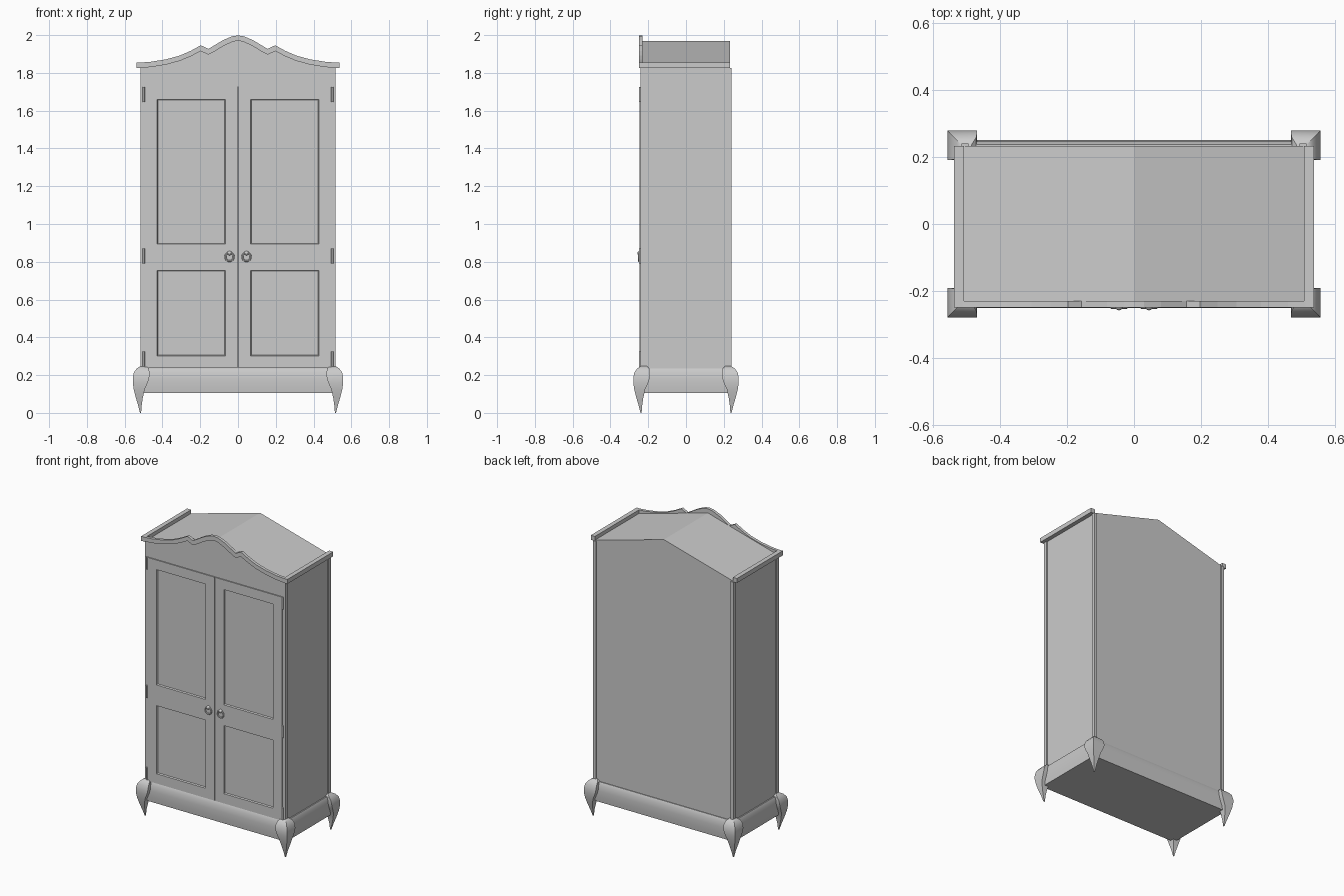
import bpy, bmesh, math
from mathutils import Vector

if "Cube" in bpy.data.objects:
    bpy.data.objects.remove(bpy.data.objects["Cube"])


def finish(bm, name, smooth=False):
    bmesh.ops.recalc_face_normals(bm, faces=bm.faces)
    me = bpy.data.meshes.new(name)
    bm.to_mesh(me)
    bm.free()
    ob = bpy.data.objects.new(name, me)
    bpy.context.collection.objects.link(ob)
    if smooth:
        bpy.ops.object.select_all(action='DESELECT')
        ob.select_set(True)
        bpy.context.view_layer.objects.active = ob
        bpy.ops.object.shade_smooth_by_angle(angle=math.radians(35))
    return ob


def box(name, x0, x1, y0, y1, z0, z1):
    bm = bmesh.new()
    bmesh.ops.create_cube(bm, size=1)
    for v in bm.verts:
        v.co = ((x0 + x1) / 2 + v.co.x * (x1 - x0),
                (y0 + y1) / 2 + v.co.y * (y1 - y0),
                (z0 + z1) / 2 + v.co.z * (z1 - z0))
    return finish(bm, name)


def prism(name, pts, y0, y1):
    """Extrude an x/z outline along y."""
    bm = bmesh.new()
    f = bm.faces.new([bm.verts.new((x, y0, z)) for x, z in pts])
    r = bmesh.ops.extrude_face_region(bm, geom=[f])
    moved = [g for g in r['geom'] if isinstance(g, bmesh.types.BMVert)]
    bmesh.ops.translate(bm, verts=moved, vec=(0, y1 - y0, 0))
    return finish(bm, name)


def loft(name, rects):
    """Skin a stack of rectangles (z, x0, x1, y0, y1)."""
    bm = bmesh.new()
    rings = [[bm.verts.new(p) for p in ((x0, y0, z), (x1, y0, z), (x1, y1, z), (x0, y1, z))]
             for z, x0, x1, y0, y1 in rects]
    for a, b in zip(rings, rings[1:]):
        for i in range(4):
            j = (i + 1) % 4
            bm.faces.new((a[i], a[j], b[j], b[i]))
    bm.faces.new(rings[0])
    bm.faces.new(rings[-1])
    return finish(bm, name, True)


# Carcass with gabled roof
prism("carcass", [(-0.51, 0.2), (0.51, 0.2), (0.51, 1.83), (0, 1.97), (-0.51, 1.83)], -0.231, 0.233)

# Plinth with softly bulging sides
loft("plinth", [(z, -0.28 - d, 0.28 + d, -d, d) for z, d in
                ((0.105, 0.246), (0.14, 0.25), (0.18, 0.251), (0.215, 0.248), (0.235, 0.238))])

# Pediment moulding: half outline (x, top z, bottom z), mirrored
half = [(0, 1.998, 1.971), (0.03, 1.994, 1.964), (0.08, 1.973, 1.941), (0.12, 1.949, 1.916),
        (0.157, 1.927, 1.897), (0.197, 1.946, 1.915), (0.25, 1.917, 1.888),
        (0.307, 1.892, 1.864), (0.38, 1.872, 1.844), (0.46, 1.859, 1.831), (0.538, 1.853, 1.825)]
full = [(-x, t, b) for x, t, b in half[:0:-1]] + half
prism("pediment_moulding", [(x, t) for x, t, b in full] + [(x, b) for x, t, b in full[::-1]], -0.25, -0.23)
inner = [(max(-0.51, min(0.51, x)), (t + b) / 2) for x, t, b in full]
prism("pediment_panel", inner + [(0.51, 1.725), (-0.51, 1.725)], -0.24, -0.231)

for s, side in ((-1, "left"), (1, "right")):
    def sx(a, b):
        return min(s * a, s * b), max(s * a, s * b)

    # Side cornice
    box(side + "_cornice", *sx(0.508, 0.538), -0.25, 0.233, 1.825, 1.855)

    for t, end in ((-1, "front"), (1, "back")):
        # Corner post
        y0, y1 = sorted((t * 0.215, t * 0.24))
        box(f"{end}_{side}_post", *sx(0.495, 0.516), y0, y1, 0.2, 1.827)
        # Claw-shaped cabriole leg: (z, outer, inner), square in section
        rects = []
        for z, o, i in ((0, 0.519, 0.513), (0.04, 0.529, 0.51), (0.08, 0.541, 0.504),
                        (0.125, 0.552, 0.494), (0.16, 0.557, 0.478), (0.185, 0.557, 0.47),
                        (0.215, 0.551, 0.469), (0.235, 0.536, 0.472), (0.248, 0.516, 0.485)):
            ya, yb = sorted((t * (o - 0.278), t * (i - 0.278)))
            rects.append((z, *sx(o, i), ya, yb))
        loft(f"{end}_{side}_leg", rects)

    # Door with two sunken panels
    xs = sorted(s * v for v in (0.002, 0.067, 0.428, 0.494))
    zs = (0.237, 0.302, 0.755, 0.893, 1.66, 1.724)
    bm = bmesh.new()
    g = [[bm.verts.new((x, -0.245, z)) for x in xs] for z in zs]
    panels = []
    for j in range(5):
        for i in range(3):
            f = bm.faces.new((g[j][i], g[j][i + 1], g[j + 1][i + 1], g[j + 1][i]))
            if i == 1 and j in (1, 3):
                panels.append(f)
    rim = [e for e in bm.edges if e.is_boundary]
    r = bmesh.ops.extrude_edge_only(bm, edges=rim)
    for v in r['geom']:
        if isinstance(v, bmesh.types.BMVert):
            v.co.y = -0.231
    bmesh.ops.inset_individual(bm, faces=panels, thickness=0.006)
    for f in panels:
        for v in f.verts:
            v.co.y = -0.236
    finish(bm, side + "_door")

    # Hinges
    for k, z in enumerate((0.285, 0.83, 1.685)):
        bpy.ops.mesh.primitive_cylinder_add(vertices=12, radius=0.006, depth=0.08,
                                            location=(s * 0.499, -0.244, z))
        bpy.context.object.name = f"{side}_hinge_{k + 1}"
        bpy.ops.object.shade_smooth_by_angle()

    # Ring pull and its knob
    bpy.ops.mesh.primitive_torus_add(major_radius=0.022, minor_radius=0.005, major_segments=24,
                                     minor_segments=8, location=(s * 0.045, -0.249, 0.826),
                                     rotation=(math.pi / 2, 0, 0))
    bpy.context.object.name = side + "_ring_pull"
    bpy.ops.object.shade_smooth_by_angle()
    bpy.ops.mesh.primitive_uv_sphere_add(segments=16, ring_count=8, radius=0.012,
                                         location=(s * 0.045, -0.246, 0.846))
    bpy.context.object.name = side + "_pull_knob"
    bpy.ops.object.shade_smooth_by_angle()
